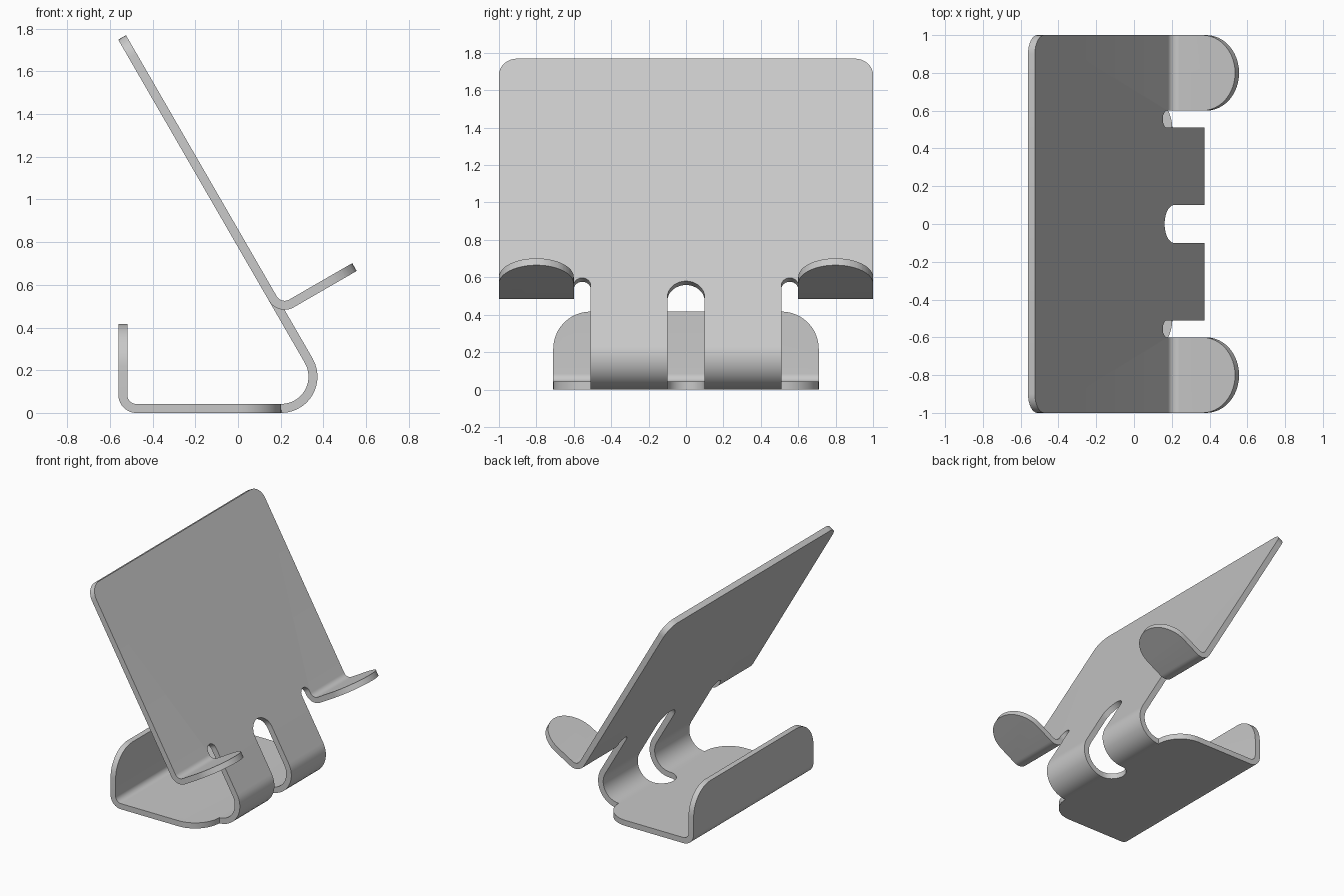
import bpy, bmesh
from math import pi, sin, cos, radians
from mathutils import Vector

cube = bpy.data.objects.get("Cube")
if cube:
    bpy.data.objects.remove(cube, do_unlink=True)

THICK = 0.042
R_BIG, R_SMALL = 0.149, 0.064          # centre-line bend radii
START = Vector((-0.543, 0, 1.759))     # top edge of the back plate
HEADING = radians(-60)

# Bend paths as (length, turn angle) running down from the top edge
main_path = [(1.749, 0), (R_BIG * pi * 2 / 3, -pi * 2 / 3), (0.678, 0),
             (R_SMALL * pi / 2, -pi / 2), (0.332, 0)]
hook_path = [(1.412, 0), (R_SMALL * pi / 2, pi / 2), (0.341, 0)]
neck_end = sum(p[0] for p in main_path[:2])
lip_end = sum(p[0] for p in main_path)
hook_end = sum(p[0] for p in hook_path)


def bend(u, path):
    """Point on the bent centre line at distance u."""
    p, a = START.copy(), HEADING
    for length, turn in path:
        d = min(u, length)
        if turn:
            r, t = length / turn, turn * d / length
            p += Vector((r * (sin(a + t) - sin(a)), 0, r * (cos(a) - cos(a + t))))
            a += t
        else:
            p += Vector((cos(a), 0, sin(a))) * d
        u -= d
        if u <= 0:
            break
    return p


def arc(u, y, r, a0, a1, n=12):
    steps = [radians(a0 + (a1 - a0) * i / n) for i in range(n + 1)]
    return [(u + r * cos(a), y + r * sin(a)) for a in steps]


def bend_lines(path, n):
    """Distances at which the flat sheet needs an edge for each bend."""
    lines, u = [], 0
    for length, turn in path:
        if turn:
            lines += [u + length * i / n for i in range(n + 1)]
        u += length
    return lines


# Half of the flat sheet outline, from the top edge round to the centre slot
outline = [(0, 0)]
outline += arc(0.1, 0.9, 0.1, 180, 90, 8)                    # plate corner
outline += arc(hook_end - 0.2, 0.8, 0.2, 90, -90, 24)        # hook tip
outline += arc(1.399, 0.555, 0.045, 90, 270, 12)             # relief notch
outline += arc(neck_end + 0.2, 0.51, 0.2, 180, 90)           # base corner
outline += arc(lip_end - 0.2, 0.51, 0.2, 90, 0)              # lip corner
outline += [(lip_end, 0)]
outline += arc(neck_end, 0, 0.1, 0, 90)                      # slot, base end
outline += arc(1.474, 0, 0.1, 90, 180)                       # slot, plate end

bm = bmesh.new()
bm.faces.new([bm.verts.new((u, y, 0)) for u, y in outline])
for u in bend_lines(main_path, 14) + bend_lines(hook_path, 10):
    bmesh.ops.bisect_plane(bm, geom=bm.verts[:] + bm.edges[:] + bm.faces[:],
                           dist=1e-5, plane_co=(u, 0, 0), plane_no=(1, 0, 0))

# Fold the flat sheet
for v in bm.verts:
    u, y = v.co.x, v.co.y
    is_hook = y > 0.555 and u < hook_end + 0.05
    p = bend(u, hook_path if is_hook else main_path)
    v.co = (p.x, y, p.z)
bmesh.ops.recalc_face_normals(bm, faces=bm.faces[:])

mesh = bpy.data.meshes.new("bent_sheet_stand")
bm.to_mesh(mesh)
bm.free()
stand = bpy.data.objects.new("bent_sheet_stand", mesh)
bpy.context.collection.objects.link(stand)

# Grey metal
grey = bpy.data.materials.new("grey metal")
grey.use_nodes = True
colour = (0.58, 0.58, 0.58, 1)
grey.diffuse_color = colour
grey.node_tree.nodes["Principled BSDF"].inputs["Base Color"].default_value = colour
mesh.materials.append(grey)

# Mirror to the other half and give the sheet its thickness
mirror = stand.modifiers.new("mirror", 'MIRROR')
mirror.use_axis = (False, True, False)
solid = stand.modifiers.new("thickness", 'SOLIDIFY')
solid.thickness = THICK
solid.offset = 0
solid.use_even_offset = True

bpy.ops.object.select_all(action='DESELECT')
stand.select_set(True)
bpy.context.view_layer.objects.active = stand
bpy.ops.object.convert(target='MESH')
bpy.ops.object.shade_smooth_by_angle(angle=radians(35))
